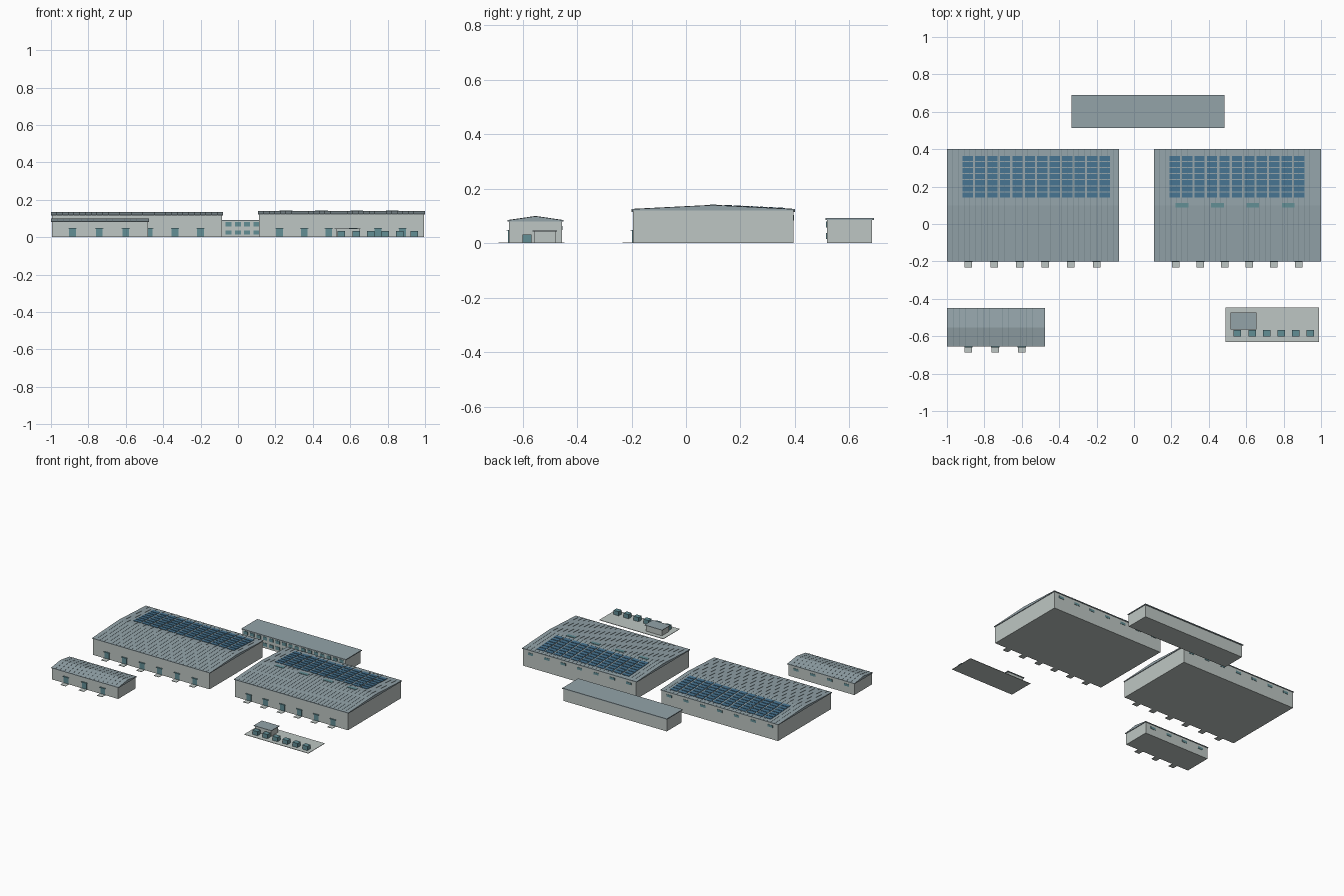
import bpy, math

if "Cube" in bpy.data.objects:
    bpy.data.objects.remove(bpy.data.objects["Cube"])


def mat(name, r, g, b):
    def lin(c):
        c /= 255
        return c / 12.92 if c <= 0.04045 else ((c + 0.055) / 1.055) ** 2.4
    m = bpy.data.materials.new(name)
    m.diffuse_color = (lin(r), lin(g), lin(b), 1)
    m.use_nodes = True
    m.node_tree.nodes["Principled BSDF"].inputs["Base Color"].default_value = m.diffuse_color
    return m


WALL = mat("pale_wall", 190, 198, 195)
ROOF = mat("grey_blue_roof", 147, 163, 169)
SEAM = mat("roof_seam", 118, 136, 142)
TEAL = mat("teal", 98, 142, 149)
PANEL = mat("solar_blue", 70, 114, 143)

BOX_FACES = [(0, 3, 2, 1), (4, 5, 6, 7), (0, 1, 5, 4),
             (1, 2, 6, 5), (2, 3, 7, 6), (3, 0, 4, 7)]


def mesh(name, verts, faces, material):
    me = bpy.data.meshes.new(name)
    me.from_pydata(verts, [], faces)
    me.materials.append(material)
    ob = bpy.data.objects.new(name, me)
    bpy.context.collection.objects.link(ob)
    return ob


def boxes(name, items, material, lift=lambda y: 0):
    """Boxes given as (x0, x1, y0, y1, z0, z1); lift(y) lays them on a slope."""
    verts, faces = [], []
    for x0, x1, y0, y1, z0, z1 in items:
        n = len(verts)
        for z in (z0, z1):
            for x, y in ((x0, y0), (x1, y0), (x1, y1), (x0, y1)):
                verts.append((x, y, z + lift(y)))
        faces += [tuple(i + n for i in f) for f in BOX_FACES]
    return mesh(name, verts, faces, material)


def gable_building(name, x0, x1, y0, y1, wall_top, eave, ridge, doors, windows, seams):
    ym = (y0 + y1) / 2
    i = 0.005
    yf, yb = y0 + i, y1 - i
    boxes(name + "_walls", [(x0 + i, x1 - i, yf, yb, 0, wall_top)], WALL)

    # Solid low gable roof
    section = [(y0, wall_top), (y1, wall_top), (y1, eave), (ym, ridge), (y0, eave)]
    verts = [(x, y, z) for x in (x0, x1) for y, z in section]
    faces = [(4, 3, 2, 1, 0), (5, 6, 7, 8, 9)]
    faces += [(k, (k + 1) % 5, (k + 1) % 5 + 5, k + 5) for k in range(5)]
    mesh(name + "_roof", verts, faces, ROOF)

    def height(y):
        return ridge - (ridge - eave) * abs(y - ym) / (y1 - ym)

    # Fine standing seams on both slopes
    step = (x1 - x0) / seams
    ribs = []
    for k in range(1, seams):
        x = x0 + k * step
        for a, b in ((y0, ym), (ym, y1)):
            ribs.append((x - 0.001, x + 0.001, a, b, -0.001, 0.001))
    boxes(name + "_roof_seams", ribs, SEAM, height)

    # Doors with a head canopy and a ground slab each
    boxes(name + "_doors", [(x - .018, x + .018, yf - .003, yf + .002, .002, .046)
                            for x in doors], TEAL)
    boxes(name + "_door_canopies", [(x - .022, x + .022, yf - .009, yf + .002, .046, .049)
                                    for x in doors], TEAL)
    boxes(name + "_door_slabs", [(x - .02, x + .02, y0 - .033, yf + .002, 0, .003)
                                 for x in doors], WALL)

    # High windows along the back
    pitch = (x1 - x0) / windows
    mids = [x0 + (k + .5) * pitch for k in range(windows)]
    boxes(name + "_back_windows", [(x - .02, x + .02, yb - .002, yb + .002,
                                    wall_top - .032, wall_top - .016) for x in mids], TEAL)
    return height


def solar_array(name, x0, cols, height):
    items = []
    for c in range(cols):
        for r in range(7):
            x, y = x0 + c * 0.0666, 0.142 + r * 0.0325
            items.append((x, x + 0.055, y, y + 0.027, 0.0, 0.003))
    boxes(name, items, PANEL, height)


# Two large halls and the small front building
left = gable_building("left_hall", -1.0, -.08, -.2, .4, .115, .119, .134,
                      [-.885 + k * .137 for k in range(6)], 7, 30)
right = gable_building("right_hall", .107, 1.0, -.2, .4, .12, .125, .14,
                       [.222 + k * .1316 for k in range(6)], 7, 30)
gable_building("small_hall", -1.0, -.475, -.655, -.45, .08, .084, .099,
               [-.885, -.742, -.6], 4, 16)

solar_array("left_solar_panels", -.917, 12, left)
solar_array("right_solar_panels", .19, 11, right)

# Ridge skylights on the right hall
boxes("ridge_skylights", [(x - .034, x + .034, .088, .112, .134, .142)
                          for x in (.257, .446, .635, .824)], TEAL)

# Flat-roofed office block with two window rows
boxes("office_walls", [(-.328, .478, .517, .683, 0, .086)], WALL)
boxes("office_roof", [(-.333, .483, .512, .69, .086, .092)], ROOF)
boxes("office_windows", [(x - .016, x + .016, .514, .519, z, z + .022)
                         for z in (.015, .058)
                         for x in [-.3 + k * .0498 for k in range(16)]], TEAL)

# Yard with a shed and a row of containers
boxes("yard", [(.49, .99, -.63, -.447, 0, .003)], WALL)
boxes("shed_walls", [(.523, .649, -.558, -.479, .003, .043)], WALL)
boxes("shed_roof", [(.517, .655, -.564, -.473, .043, .047)], ROOF)
boxes("yard_containers", [(x - .02, x + .02, -.601, -.567, .003, .032)
                          for x in [.553 + k * .078 for k in range(6)]], TEAL)
